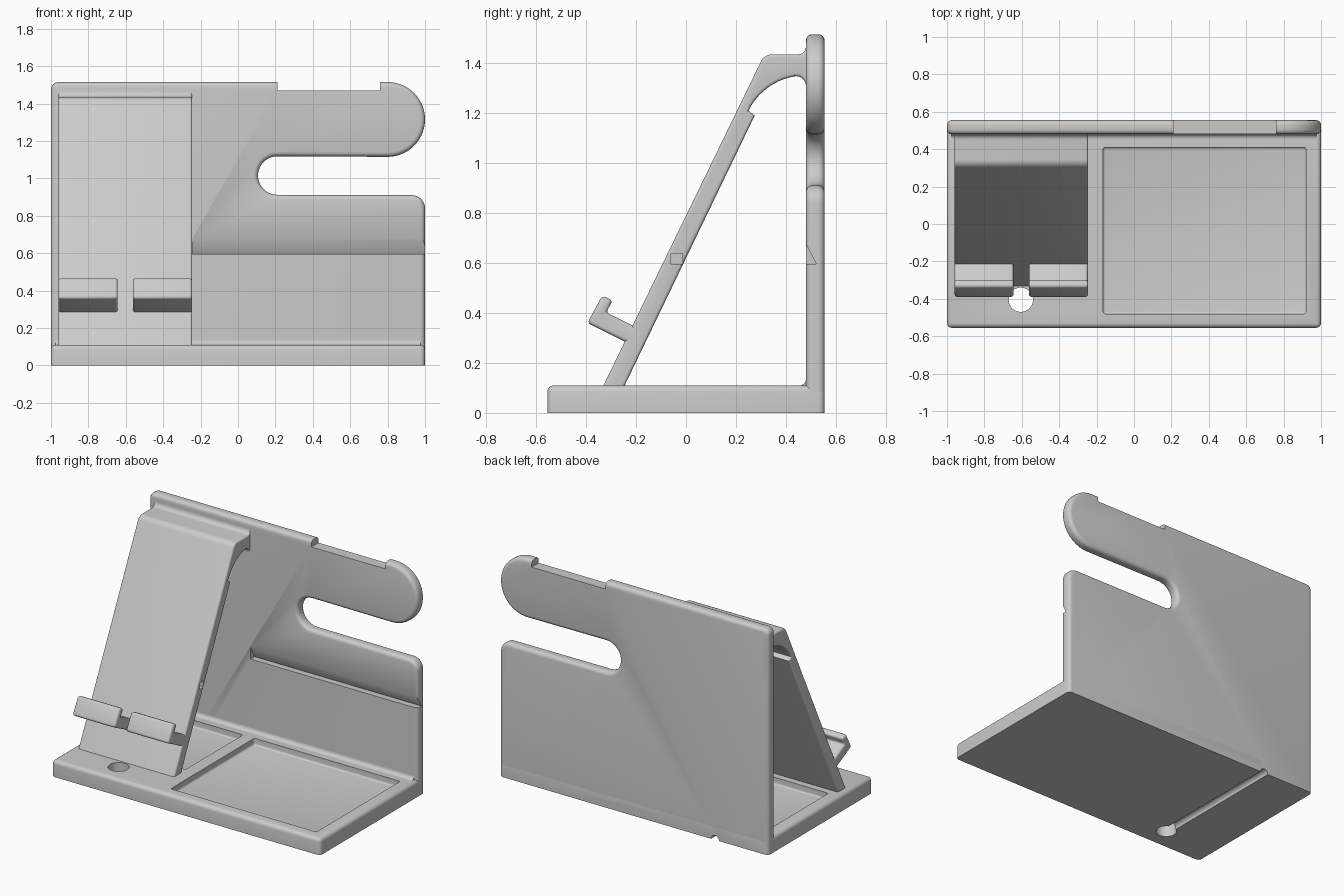
import bpy, bmesh
from math import cos, sin, radians
from mathutils import Vector

if "Cube" in bpy.data.objects:
    bpy.data.objects.remove(bpy.data.objects["Cube"])

GREY = (0.6, 0.6, 0.6, 1)
mat = bpy.data.materials.new("light_grey_plastic")
mat.use_nodes = True
mat.diffuse_color = GREY
mat.node_tree.nodes["Principled BSDF"].inputs["Base Color"].default_value = GREY


def arc(cx, cy, r, start, end, n=10):
    """Points along a circular arc, angles in degrees."""
    angles = [radians(start + (end - start) * i / n) for i in range(n + 1)]
    return [(cx + r * cos(a), cy + r * sin(a)) for a in angles]


def prism(name, points, axis, lo, hi, bevel=0, rule=None):
    """Extrude a profile along an axis; bevel the edges that pass the rule."""
    place = {"x": lambda p, d: (d, p[0], p[1]),
             "y": lambda p, d: (p[0], d, p[1]),
             "z": lambda p, d: (p[0], p[1], d)}[axis]
    bm = bmesh.new()
    face = bm.faces.new([bm.verts.new(place(p, lo)) for p in points])
    grown = bmesh.ops.extrude_face_region(bm, geom=[face], use_keep_orig=True)
    shift = Vector(place((0, 0), hi - lo))
    new = [v for v in grown["geom"] if isinstance(v, bmesh.types.BMVert)]
    bmesh.ops.translate(bm, verts=new, vec=shift)
    bmesh.ops.recalc_face_normals(bm, faces=bm.faces)
    if bevel:
        sharp = [e for e in bm.edges if e.calc_face_angle(0) > radians(35)
                 and (rule is None or rule(e.verts[0].co, e.verts[1].co))]
        bmesh.ops.bevel(bm, geom=sharp, offset=bevel, segments=4, profile=0.5,
                        affect="EDGES", clamp_overlap=False)
    mesh = bpy.data.meshes.new(name)
    bm.to_mesh(mesh)
    bm.free()
    mesh.materials.append(mat)
    ob = bpy.data.objects.new(name, mesh)
    bpy.context.collection.objects.link(ob)
    return ob


def rect(a0, a1, b0, b1):
    return [(a0, b0), (a1, b0), (a1, b1), (a0, b1)]


def cut(target, cutters):
    """Subtract the cutters, bake the result and remove the cutters."""
    for c in cutters:
        mod = target.modifiers.new("cut", "BOOLEAN")
        mod.operation, mod.solver, mod.object = "DIFFERENCE", "EXACT", c
    graph = bpy.context.evaluated_depsgraph_get()
    mesh = bpy.data.meshes.new_from_object(target.evaluated_get(graph))
    target.modifiers.clear()
    target.data = mesh
    for c in cutters:
        bpy.data.objects.remove(c)


BACK, WALL, TOP, FLOOR = 0.555, 0.48, 1.515, 0.11
REST_L, REST_R, HOLE_X = -0.96, -0.245, -0.605

# Base plate with two trays, a cable hole and a cable channel underneath
base = prism("base", rect(-1, 1, -BACK, BACK), "z", 0, FLOOR, 0.025,
             lambda a, b: a.z + b.z > 0.01)
cut(base, [
    prism("main_tray_cutter", rect(-0.165, 0.92, -0.48, 0.41), "z", 0.065, 0.2, 0.012),
    prism("rear_tray_cutter", rect(-0.92, -0.25, -0.2, 0.41), "z", 0.065, 0.2, 0.012),
    prism("hole_cutter", arc(HOLE_X, -0.405, 0.065, 0, 350, 35), "z", -0.1, 0.2),
    prism("channel_cutter", arc(HOLE_X, 0, 0.03, 0, 345, 23), "y", -0.405, 0.7),
])

# Back wall: a plate with an open slot and a rounded hook arm
outline = [(-1, 0), (1, 0)]
outline += arc(0.93, 0.84, 0.07, 0, 90)
outline += arc(0.21, 1.015, 0.103, 270, 90, 20)
outline += arc(0.8, 1.315, 0.2, -90, 90, 28)
outline += arc(-0.96, TOP - 0.04, 0.04, 90, 180, 6)
wall = prism("back_wall", outline, "y", WALL, BACK, 0.025,
             lambda a, b: a.z + b.z > 0.01)
groove = [(WALL - 0.1, 0.595), (0.522, 0.595), (WALL, 0.675), (WALL - 0.1, 0.675)]
cut(wall, [
    prism("strap_notch_cutter", rect(0.21, 0.76, 1.47, 1.7), "y", 0.3, 0.7),
    prism("shelf_groove_cutter", groove, "x", -0.243, 1.2),
    prism("wall_channel_cutter", arc(HOLE_X, 0, 0.03, 0, 345, 23), "y", 0.3, 0.7),
])

# Rounded joint between the base and the wall
joint = arc(WALL - 0.025, FLOOR + 0.025, 0.025, -90, 0, 6)
joint += [(0.5, FLOOR + 0.025), (0.5, FLOOR - 0.01), (WALL - 0.025, FLOOR - 0.01)]
prism("wall_joint", joint, "x", -0.975, 0.975)

# Sloping phone rest that curves over into the wall
profile = [(-0.24 - 0.1, 0.09), (-0.255, 0.09), (0.275, 1.19)]
profile += arc(0.475, 1.1, 0.25, 154, 98, 10)
profile += arc(0.44, 1.308, 0.04, 90, 0, 6)
profile += [(0.5, 1.308), (0.5, 1.465)]
profile += arc(0.45, 1.465, 0.03, 0, -90, 6)
profile += arc(0.345, 1.385, 0.05, 90, 154, 6)
rest = prism("phone_rest", profile, "x", REST_L, REST_R, 0.012,
             lambda a, b: abs(a.x - b.x) < 0.01 and a.z + b.z > 0.3)
cut(rest, [prism("pocket_cutter", rect(-0.06, -0.015, 0.595, 0.638), "x", -0.3, 0)])

# Two ledges with upturned lips, either side of the cable gap
ledge = [(-0.225, 0.275), (-0.395, 0.36), (-0.335, 0.47), (-0.293, 0.45),
         (-0.32, 0.402), (-0.17, 0.328)]
for side, lo, hi in (("right", REST_L, -0.643), ("left", -0.562, REST_R)):
    prism(side + "_phone_ledge", ledge, "x", lo, hi, 0.015,
          lambda a, b: min(a.y, b.y) < -0.23)

# Smooth shading with sharp edges kept
for ob in bpy.context.collection.objects:
    ob.select_set(ob.type == "MESH" and mat.name in ob.data.materials)
    if ob.select_get():
        bpy.context.view_layer.objects.active = ob
bpy.ops.object.shade_smooth_by_angle(angle=radians(35))
